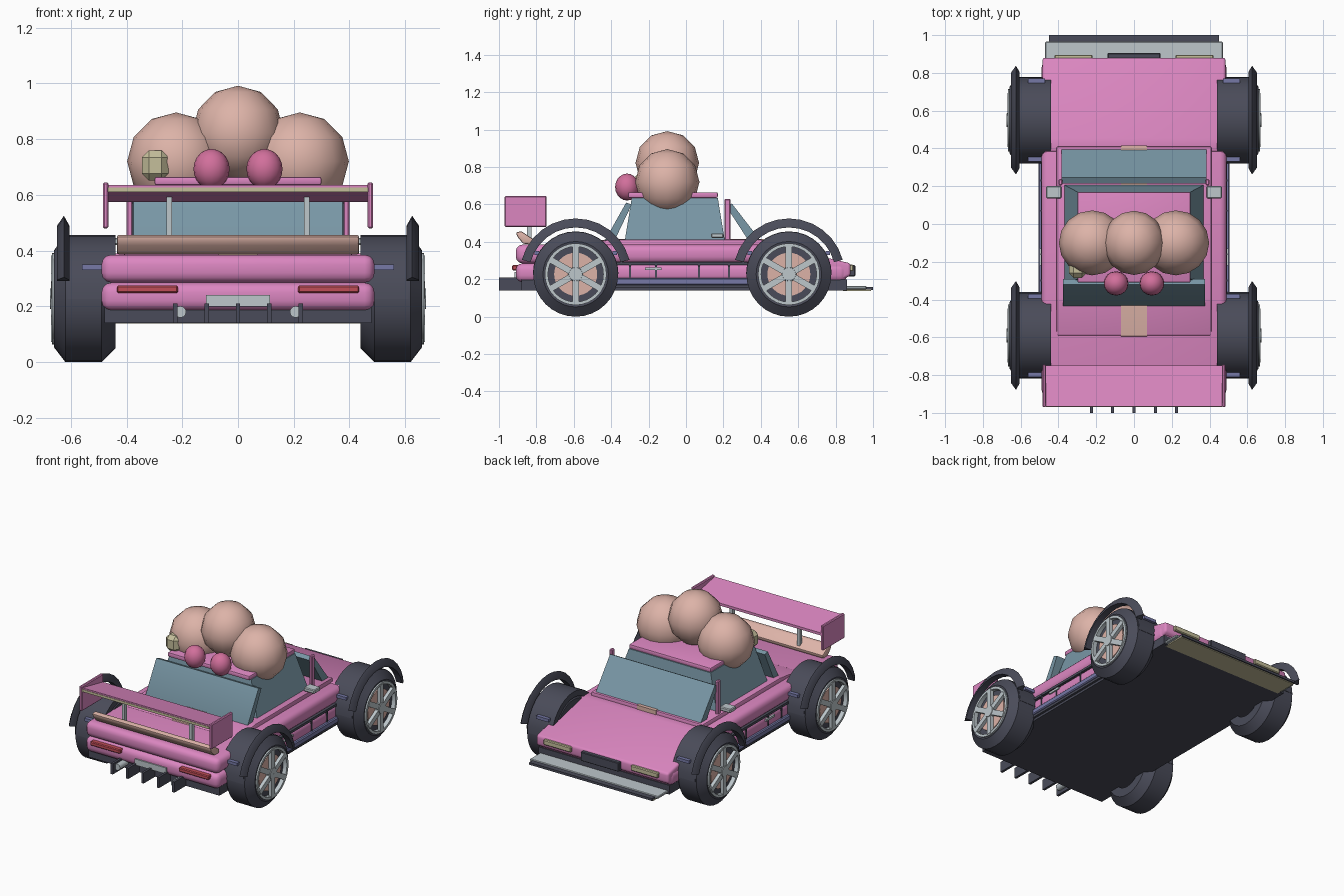
import bpy, bmesh, math
from mathutils import Matrix, Vector

if "Cube" in bpy.data.objects:
    bpy.data.objects.remove(bpy.data.objects["Cube"])

def mat(name, r, g, b):
    m = bpy.data.materials.new(name)
    m.diffuse_color = (r, g, b, 1)
    m.use_nodes = True
    m.node_tree.nodes["Principled BSDF"].inputs["Base Color"].default_value = m.diffuse_color
    return m

PINK = mat("body pink", .71, .24, .53)
PEACH = mat("peach", .72, .45, .39)
DARK = mat("charcoal", .068, .071, .1)
GLASS = mat("glass teal", .19, .31, .38)
GREY = mat("light grey", .51, .57, .6)
ROSE = mat("rose", .64, .16, .33)
RED = mat("lamp red", .53, .075, .095)
KHAKI = mat("khaki", .56, .52, .33)
BLUE = mat("slate blue", .18, .19, .38)

def finish(name, bm, m):
    bmesh.ops.recalc_face_normals(bm, faces=bm.faces[:])
    me = bpy.data.meshes.new(name)
    bm.to_mesh(me)
    bm.free()
    me.materials.append(m)
    ob = bpy.data.objects.new(name, me)
    bpy.context.collection.objects.link(ob)
    bpy.ops.object.select_all(action='DESELECT')
    ob.select_set(True)
    bpy.context.view_layer.objects.active = ob
    bpy.ops.object.shade_smooth_by_angle(angle=math.radians(35))
    return ob

def bevel(bm, w, seg):
    if w:
        bmesh.ops.bevel(bm, geom=bm.edges[:], offset=w, segments=seg,
                        profile=.5, affect='EDGES')

def box(name, x, y, z, m, w=0, seg=3, rot=0):
    """Box from ranges; rot tilts it about its own x axis."""
    bm = bmesh.new()
    bmesh.ops.create_cube(bm, size=1)
    bmesh.ops.scale(bm, vec=(x[1]-x[0], y[1]-y[0], z[1]-z[0]), verts=bm.verts)
    bevel(bm, w, seg)
    bmesh.ops.rotate(bm, matrix=Matrix.Rotation(rot, 3, 'X'), verts=bm.verts)
    bmesh.ops.translate(bm, vec=(sum(x)/2, sum(y)/2, sum(z)/2), verts=bm.verts)
    return finish(name, bm, m)

def pair(name, x, y, z, m, **k):
    """Same box on both sides."""
    for s, tag in ((1, "right"), (-1, "left")):
        box(f"{name}_{tag}", sorted((s*x[0], s*x[1])), y, z, m, **k)

def prism(name, pts, x0, x1, m, w=0, seg=3):
    """(y, z) outline extruded along x."""
    bm = bmesh.new()
    f = bm.faces.new([bm.verts.new((x0, y, z)) for y, z in pts])
    ext = bmesh.ops.extrude_face_region(bm, geom=[f])
    bmesh.ops.translate(bm, vec=(x1-x0, 0, 0),
                        verts=[v for v in ext['geom'] if isinstance(v, bmesh.types.BMVert)])
    bmesh.ops.recalc_face_normals(bm, faces=bm.faces[:])
    bevel(bm, w, seg)
    return finish(name, bm, m)

def sweep(name, prof, cy, cz, m, side, a0=0, a1=360, n=32):
    """Closed (x, radius) profile swept about an x axis."""
    bm = bmesh.new()
    full = a1 - a0 == 360
    rings = []
    for i in range(n if full else n + 1):
        a = math.radians(a0 + (a1-a0)*i/n)
        rings.append([bm.verts.new((side*x, cy + r*math.cos(a), cz + r*math.sin(a)))
                      for x, r in prof])
    k = len(prof)
    for i in range(n):
        p, q = rings[i], rings[(i+1) % len(rings)]
        for j in range(k):
            bm.faces.new((p[j], p[(j+1) % k], q[(j+1) % k], q[j]))
    if not full:
        bm.faces.new(rings[0])
        bm.faces.new(rings[-1])
    return finish(name, bm, m)

def ball(name, c, r, m, u=16, v=6):
    bm = bmesh.new()
    bmesh.ops.create_uvsphere(bm, u_segments=u, v_segments=v, radius=1)
    bmesh.ops.scale(bm, vec=r, verts=bm.verts)
    bmesh.ops.translate(bm, vec=c, verts=bm.verts)
    ob = finish(name, bm, m)
    bpy.ops.object.shade_smooth()
    return ob

# floor and body shell
box("floor", (-.48, .48), (-.88, .86), (.14, .2), DARK)
box("lower_body", (-.49, .49), (-.91, .86), (.185, .285), PINK, w=.035)
box("upper_body", (-.49, .49), (-.91, .42), (.285, .385), PINK, w=.035)
prism("hood", [(.38, .25), (.38, .39), (.44, .388), (.88, .285), (.88, .22), (.84, .2)],
      -.485, .485, PINK, w=.015)
prism("engine_deck", [(-.6, .36), (-.59, .388), (-.4, .412), (.41, .412), (.41, .36)],
      -.41, .41, PINK, w=.008, seg=2)
prism("deck_stripe", [(-.595, .385), (-.592, .391), (-.4, .416), (.415, .416), (.415, .385)],
      -.07, .07, PEACH)

# flank trim and skirts
pair("flank_groove", (.47, .493), (-.38, .33), (.276, .292), DARK)
pair("side_skirt", (.46, .505), (-.42, .36), (.17, .207), BLUE, w=.006, seg=1)
pair("skirt_base", (.45, .495), (-.42, .36), (.155, .172), DARK)
pair("door_handle", (.48, .499), (-.22, -.13), (.25, .264), GREY)
for i, y in enumerate((-.3, -.16, .07, .23)):
    pair(f"door_seam_{i}", (.47, .494), (y-.005, y+.005), (.21, .285), DARK)

# cabin: tapered side glass block with windshield and rear slabs
bm = bmesh.new()
low = [bm.verts.new((x, y, .39)) for x, y in ((-.375, -.33), (.375, -.33), (.375, .21), (-.375, .21))]
top = [bm.verts.new((x, y, .635)) for x, y in ((-.3, -.29), (.3, -.29), (.3, .17), (-.3, .17))]
bm.faces.new(low)
bm.faces.new(top)
for i in range(4):
    bm.faces.new((low[i], low[(i+1) % 4], top[(i+1) % 4], top[i]))
finish("cabin_glass", bm, GLASS)
prism("windshield", [(.4, .39), (.4, .405), (.245, .605), (.215, .59), (.345, .39)], -.385, .385, GLASS)
prism("rear_window", [(-.435, .39), (-.435, .405), (-.32, .61), (-.29, .6), (-.39, .39)], -.375, .375, GLASS)
box("roof", (-.3, .3), (-.31, .17), (.635, .665), PINK, w=.008, seg=2)
pair("windshield_post", (.378, .4), (.205, .237), (.39, .63), PINK, w=.005, seg=1)
pair("mirror", (.385, .465), (.135, .2), (.42, .446), GREY, w=.005, seg=1)

# roof load
ball("middle_ball", (0, -.1, .822), (.165, .17, .17), PEACH)
for s, tag in ((1, "right"), (-1, "left")):
    ball(f"side_ball_{tag}", (s*.222, -.1, .72), (.176, .172, .176), PEACH)
    ball(f"small_ball_{tag}", (s*.095, -.315, .693), (.065, .064, .072), ROSE, 16, 10)
box("khaki_knob", (-.345, -.25), (-.285, -.19), (.652, .76), KHAKI, w=.025, seg=1)

# tail
prism("ducktail", [(-.9, .425), (-.91, .45), (-.88, .457), (-.81, .41), (-.82, .385), (-.87, .39)],
      -.435, .435, PEACH, w=.008, seg=2)
prism("wing_blade", [(-.965, .625), (-.965, .635), (-.75, .592), (-.75, .575), (-.955, .612)],
      -.468, .468, PINK)
box("wing_trim", (-.466, .466), (-.968, -.95), (.61, .626), KHAKI)
pair("wing_endplate", (.465, .485), (-.97, -.745), (.48, .645), PINK, w=.005, seg=1)
pair("wing_strut", (.237, .257), (-.85, -.825), (.4, .605), GREY)
pair("tail_lamp", (.215, .435), (-.93, -.89), (.248, .275), RED, w=.005, seg=1)
box("rear_plate", (-.115, .115), (-.918, -.9), (.2, .24), GREY)
for i in range(5):
    x = -.226 + .113*i
    box(f"diffuser_fin_{i}", (x-.008, x+.008), (-1, -.85), (.14, .21), DARK)
for s, tag in ((1, "right"), (-1, "left")):
    bm = bmesh.new()
    bmesh.ops.create_cone(bm, cap_ends=True, segments=12, radius1=.021, radius2=.021, depth=.1,
                          matrix=Matrix.Translation((s*.207, -.92, .18)) @ Matrix.Rotation(math.pi/2, 4, 'X'))
    finish(f"exhaust_{tag}", bm, GREY)

# nose
pair("headlamp", (.22, .42), (.865, .896), (.243, .278), KHAKI, w=.005, seg=1)
box("grille", (-.14, .14), (.865, .905), (.215, .275), DARK, w=.004, seg=1)
box("splitter_base", (-.45, .45), (.84, .99), (.138, .146), KHAKI)
box("splitter_top", (-.47, .47), (.85, .965), (.146, .163), GREY, w=.004, seg=1)
box("splitter_lip", (-.45, .45), (.965, 1), (.143, .158), DARK)

# wheels, arches and hubs
CZ = .227
for end, cy in (("rear", -.59), ("front", .55)):
    for s, tag in ((1, "right"), (-1, "left")):
        t = f"{end}_{tag}"
        sweep(f"tyre_{t}", [(.44, .12), (.44, .178), (.49, CZ), (.62, CZ), (.66, .175), (.655, .15), (.63, .15), (.63, .12)],
              cy, CZ, DARK, s)
        sweep(f"wheel_liner_{t}", [(.44, .19), (.44, .229), (.612, .229), (.612, .19)],
              cy, CZ, DARK, s, 0, 180, 16)
        sweep(f"wheel_arch_{t}", [(.605, .25), (.605, .262), (.625, .298), (.65, .262), (.65, .25)],
              cy, CZ, DARK, s, 15, 165, 12)
        sweep(f"wheel_back_{t}", [(.6, .001), (.6, .155), (.64, .155), (.64, .001)], cy, CZ, DARK, s)
        sweep(f"brake_disc_{t}", [(.62, .001), (.62, .115), (.648, .115), (.648, .001)], cy, CZ, PEACH, s)
        sweep(f"rim_{t}", [(.64, .148), (.64, .165), (.668, .165), (.668, .148)], cy, CZ, GREY, s)
        sweep(f"hub_{t}", [(.64, .001), (.64, .042), (.675, .036), (.675, .001)], cy, CZ, GREY, s, n=16)
        # three crossing bars make six spokes
        bm = bmesh.new()
        for k in range(3):
            M = (Matrix.Translation((s*.66, cy, CZ)) @ Matrix.Rotation(k*math.pi/3, 4, 'X')
                 @ Matrix.Diagonal((.022, .034, .31, 1)))
            bmesh.ops.create_cube(bm, size=1, matrix=M)
        finish(f"spokes_{t}", bm, GREY)
        # small bars ahead of and behind each tyre
        for k in (-1, 1):
            y = cy + k*.208
            box(f"tyre_bar_{t}_{k}", sorted((s*.47, s*.56)), (y-.012, y+.012), (.33, .35), BLUE)
